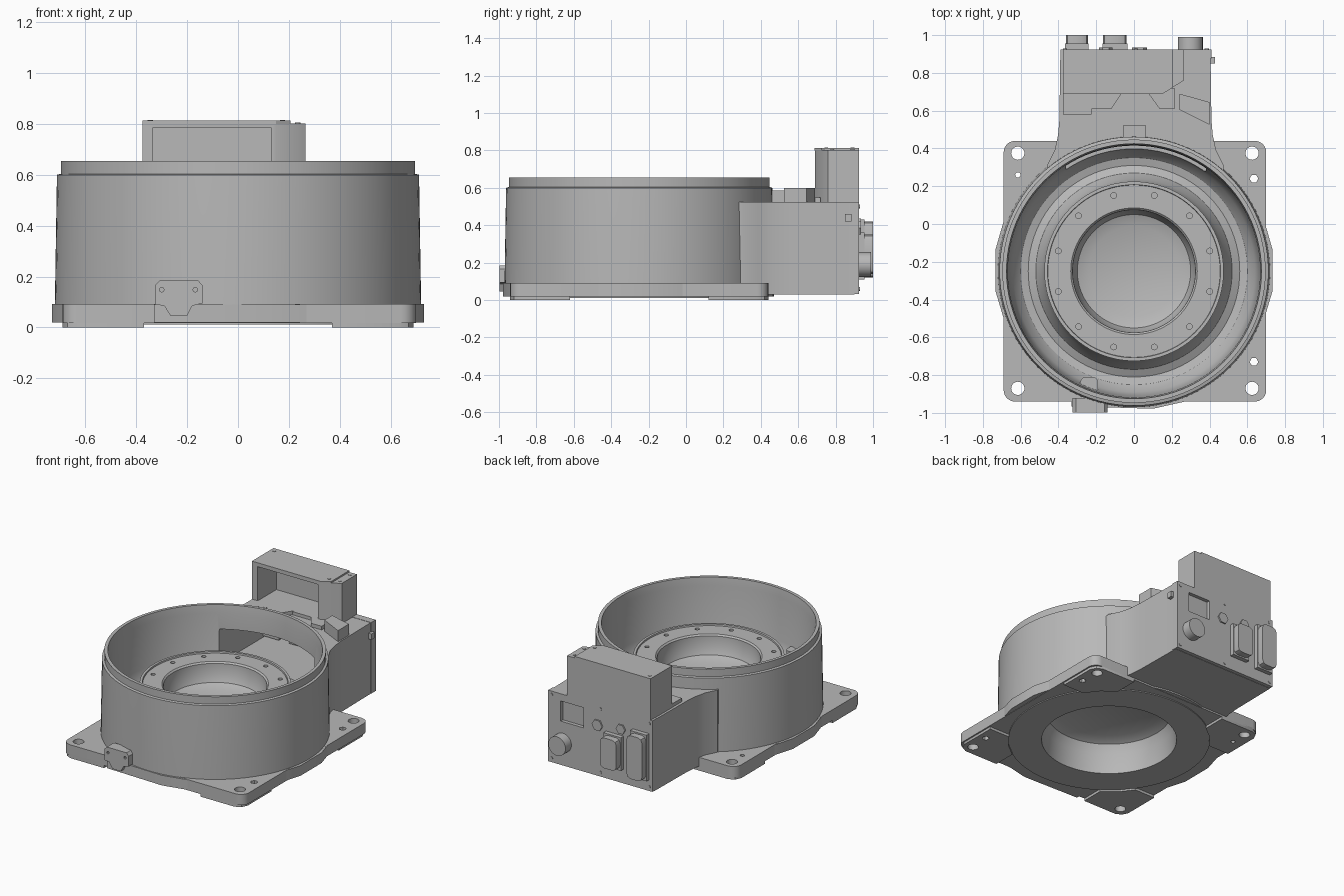
import bpy, bmesh
from math import sin, cos, pi, radians
from mathutils import Matrix, Vector

if "Cube" in bpy.data.objects:
    bpy.data.objects.remove(bpy.data.objects["Cube"])

CY = -0.25  # centre of the round body

grey = bpy.data.materials.new("cast_grey")
grey.use_nodes = True
grey.diffuse_color = (0.48, 0.48, 0.48, 1)
grey.node_tree.nodes["Principled BSDF"].inputs["Base Color"].default_value = (0.48, 0.48, 0.48, 1)


def finish(name, bm):
    bmesh.ops.recalc_face_normals(bm, faces=bm.faces)
    mesh = bpy.data.meshes.new(name)
    bm.to_mesh(mesh)
    bm.free()
    mesh.materials.append(grey)
    ob = bpy.data.objects.new(name, mesh)
    bpy.context.collection.objects.link(ob)
    return ob


def add_prism(bm, outline, lo, hi, axis="z"):
    """Extrude a closed outline along z (points are x, y) or y (points are x, z)."""
    place = (lambda a, b, h: (a, b, h)) if axis == "z" else (lambda a, b, h: (a, h, b))
    low = [bm.verts.new(place(a, b, lo)) for a, b in outline]
    high = [bm.verts.new(place(a, b, hi)) for a, b in outline]
    bm.faces.new(low)
    bm.faces.new(high)
    n = len(low)
    for i in range(n):
        j = (i + 1) % n
        bm.faces.new((low[i], low[j], high[j], high[i]))


def prism(name, outline, lo, hi, axis="z"):
    bm = bmesh.new()
    add_prism(bm, outline, lo, hi, axis)
    return finish(name, bm)


def rect(x0, x1, y0, y1):
    return [(x0, y0), (x1, y0), (x1, y1), (x0, y1)]


def circle(x, y, r, n=24):
    return [(x + r * cos(2 * pi * i / n), y + r * sin(2 * pi * i / n)) for i in range(n)]


def rounded(x0, x1, y0, y1, r, n=6):
    corners = [(x1 - r, y1 - r), (x0 + r, y1 - r), (x0 + r, y0 + r), (x1 - r, y0 + r)]
    return [(cx + r * cos(pi / 2 * (q + i / n)), cy + r * sin(pi / 2 * (q + i / n)))
            for q, (cx, cy) in enumerate(corners) for i in range(n + 1)]


def cut(target, pieces):
    """Subtract prisms given as (outline, lo, hi, axis)."""
    bm = bmesh.new()
    for piece in pieces:
        add_prism(bm, *piece)
    cutter = finish("cutter", bm)
    cutter.hide_render = True
    mod = target.modifiers.new("cut", "BOOLEAN")
    mod.object, mod.operation, mod.solver = cutter, "DIFFERENCE", "EXACT"
    bpy.context.view_layer.objects.active = target
    bpy.ops.object.modifier_apply(modifier="cut")
    bpy.data.objects.remove(cutter)


# Round body: outer shell, rounded trough, inner flange and bowl in one turned profile
profile = [(0, .24), (.34, .24), (.40, .21), (.425, .15), (.435, .012), (.65, .012), (.65, .02),
           (.72, .02), (.72, .1), (.712, .6), (.697, .604), (.697, .655), (.675, .655),
           (.668, .6), (.66, .3), (.64, .22), (.6, .175), (.56, .165), (.52, .185), (.49, .24),
           (.47, .32), (.468, .39), (.475, .4), (.475, .43), (.458, .43), (.456, .42),
           (.335, .42), (.325, .41), (.322, .34), (.3, .29), (.24, .265), (0, .26)]
bm = bmesh.new()
verts = [bm.verts.new((r, CY, z)) for r, z in profile]
edges = [bm.edges.new(pair) for pair in zip(verts, verts[1:])]
bmesh.ops.spin(bm, geom=verts + edges, cent=(0, CY, 0), axis=(0, 0, 1),
               angle=2 * pi, steps=96, use_merge=True)
bmesh.ops.remove_doubles(bm, verts=bm.verts, dist=0.0001)
body = finish("round_body", bm)

hollow = (rect(-.36, .38, .28, .84), .25, .49, "z")
bolts = [(circle(.415 * cos(radians(15 + 30 * k)), CY + .415 * sin(radians(15 + 30 * k)), .015, 12),
          .38, .5, "z") for k in range(12)]
cut(body, [hollow] + bolts)

# Square base plate with corner holes, and raised corner feet below it
holes = [(circle(x, y, .035), -.1, .2, "z") for x in (-.615, .625) for y in (-.87, .375)]
holes += [(circle(x, y, r, 6 if r > .015 else 16), -.1, .2, "z")
          for x, y, r in [(.635, .24, .023), (.635, -.73, .023), (-.615, .26, .014)]]
plate = prism("base_plate", rounded(-.69, .7, -.94, .44, .06), .018, .092)
cut(plate, holes + [(circle(0, CY, .62, 64), -.1, .2, "z")])

foot = [(.37, .69), (.63, .69), (.67, .67), (.69, .63), (.69, .37), (.53, .37), (.46, .46), (.37, .53)]
bm = bmesh.new()
for sx in (-1, 1):
    for sy in (-1, 1):
        add_prism(bm, [(sx * x, CY + sy * y) for x, y in foot], 0, .03)
feet = finish("corner_feet", bm)
cut(feet, holes)

# Bulged plate edges
for side, sign in (("left", 1), ("right", -1)):
    prism(side + "_plate_bulge", [(sign * x, y) for x, y in
          [(.66, .015), (.69, .015), (.732, -.13), (.732, -.36), (.69, -.5), (.66, -.5)]], .02, .091)
prism("front_plate_bulge", [(-.33, -.9), (-.33, -.965), (.1, -.978), (.27, -.94), (.27, -.9)], .02, .09)

# Front bracket
bracket = prism("front_bracket", [(-.325, .09), (-.325, .168), (-.308, .185), (-.157, .185),
                (-.14, .165), (-.14, .095), (-.18, .085), (-.2, .045), (-.265, .045), (-.29, .085)],
                -.998, -.92, "y")
cut(bracket, [(circle(x, .148, .009, 10), -1.1, -.975, "y") for x in (-.3, -.168)])
prism("trough_lug", rounded(-.285, -.19, -.9, -.81, .03), .18, .3)

# Rear housing, curved on the inside to fit the round body
flare = [(.41, .55), (.417, .47), (.435, .39), (.475, .31)]
arc = [(.69 * cos(radians(a)), CY + .69 * sin(radians(a))) for a in range(47, 134, 4)]
outline = [(.405, .9)] + flare + arc + [(-x + .015, y) for x, y in reversed(flare)] + [(-.39, .9)]
housing = prism("rear_housing", outline, .03, .523)
cut(housing, [hollow])

rear = prism("rear_panel", rect(-.39, .41, .875, .925), .032, .525)
cut(rear, [(rect(.14, .315, .335, .475), .895, 1, "y")])
prism("side_knob", rect(.4, .43, .85, .885), .42, .46)
bm = bmesh.new()
for x in (-.365, .01, .385):
    for z in (.06, .5):
        add_prism(bm, circle(x, z, .011, 12), .92, .929, "y")
finish("panel_screws", bm)

# Rear connectors, plug sockets and nuts
for name, x0, x1, z0, z1 in [("outer_connector", -.365, -.24, .11, .43),
                             ("inner_connector", -.168, -.035, .13, .36)]:
    prism(name + "_base", rect(x0, x1, z0, z1), .92, .955, "y")
    prism(name, rounded(x0 + .004, x1 - .004, z0 + .01, z1 - .01, .03, 2), .95, 1.0, "y")
prism("round_plug", circle(.298, .19, .066, 32), .92, .99, "y")
prism("middle_nut", circle(.03, .385, .04, 6), .92, .935, "y")
prism("small_nut", circle(-.15, .405, .035, 6), .92, .935, "y")
for i, x in enumerate((-.3, -.1)):
    prism("inner_socket_%d" % (i + 1), rect(x - .06, x + .06, .79, .86), .26, .42)

# Cover box on top of the housing, open at the front
cover = prism("top_cover", [(-.375, .69), (.15, .69), (.265, .76), (.265, .925), (-.375, .925)], .515, .802)
cut(cover, [(rect(-.335, .13, .6, .9), .545, .785, "z")])
prism("cover_lid", [(-.375, .688), (.15, .688), (.207, .724), (.207, .925), (-.375, .925)], .8, .813)
prism("left_cover_flange", [(-.375, .58), (-.225, .58), (-.225, .61), (-.12, .61), (-.06, .7), (-.375, .7)],
      .515, .548)
prism("right_cover_flange", [(.07, .7), (.135, .61), (.215, .61), (.215, .72)], .515, .548)
bm = bmesh.new()
for x, y, z in [(-.285, .62, .548), (-.235, .635, .548), (-.345, .89, .813), (.175, .75, .813),
                (.235, .89, .802), (.235, .78, .802)]:
    add_prism(bm, circle(x, y, .01, 12), z - .003, z + .003)
finish("cover_screws", bm)

# Blocks on the housing roof
prism("roof_block", [(.24, .605), (.24, .69), (.4, .645), (.4, .525)], .51, .6)
prism("rear_tab", rect(-.055, .06, .44, .525), .5, .585)

# Smooth the turned surfaces, keep machined edges sharp
for ob in bpy.context.scene.objects:
    if ob.type == "MESH":
        ob.select_set(True)
        bpy.context.view_layer.objects.active = ob
bpy.ops.object.shade_smooth_by_angle(angle=radians(32))
